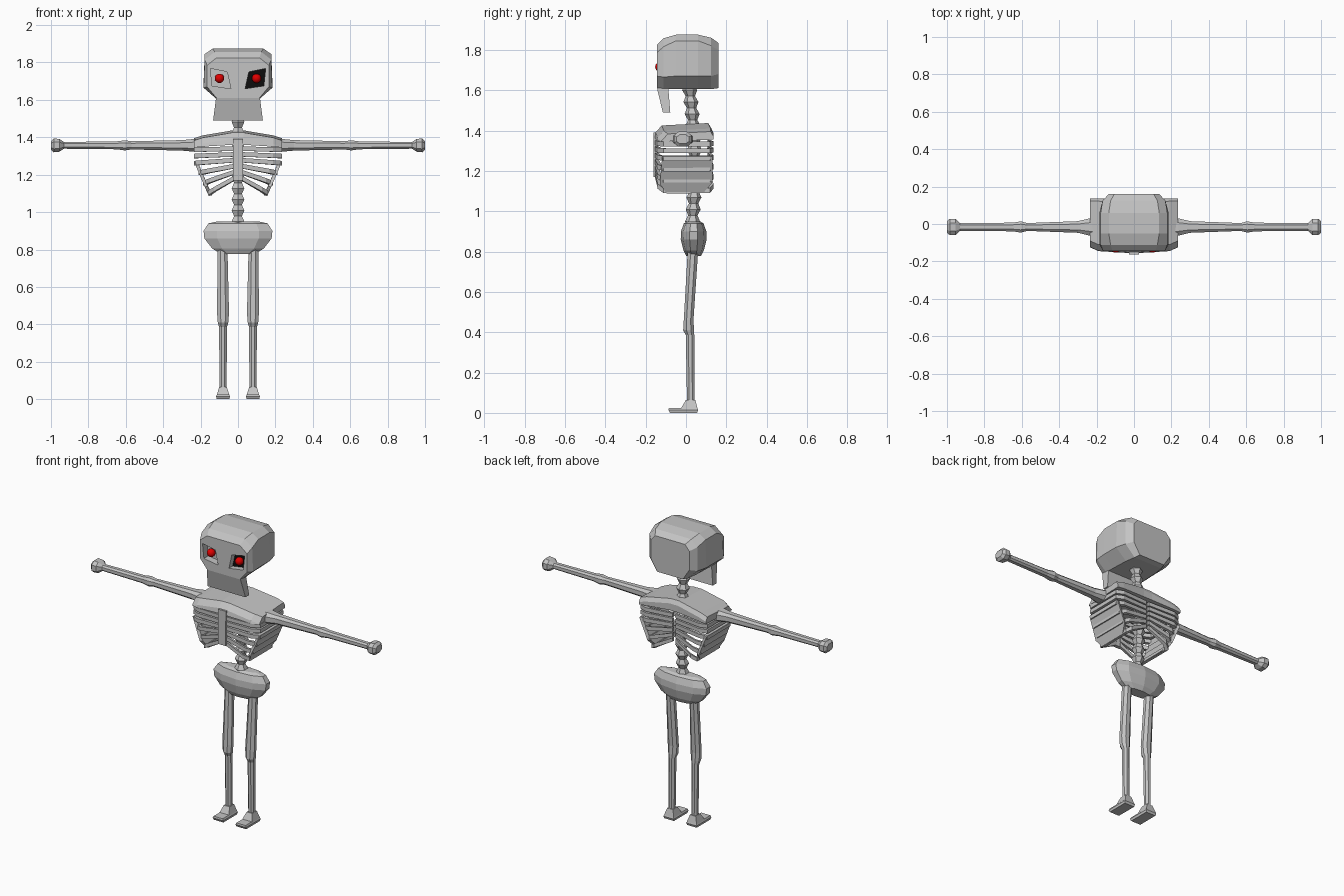
import bpy, bmesh, math
from mathutils import Vector

if "Cube" in bpy.data.objects:
    bpy.data.objects.remove(bpy.data.objects["Cube"])


def material(name, rgb):
    m = bpy.data.materials.new(name)
    m.diffuse_color = (*rgb, 1)
    m.use_nodes = True
    m.node_tree.nodes["Principled BSDF"].inputs["Base Color"].default_value = m.diffuse_color
    return m


BONE = material("bone_grey", (0.55, 0.55, 0.55))
RED = material("eye_red", (0.75, 0.0, 0.0))
BLACK = material("socket_black", (0.004, 0.004, 0.004))


def loft(name, shells, mat=BONE, mirror=False):
    """Skin each list of rings into a closed shell; optionally mirror in x."""
    bm = bmesh.new()
    if mirror:
        shells = shells + [[[(-x, y, z) for x, y, z in r] for r in s] for s in shells]
    for rings in shells:
        vs = [[bm.verts.new(p) for p in r] for r in rings]
        n = len(vs[0])
        for a, b in zip(vs, vs[1:]):
            for i in range(n):
                j = (i + 1) % n
                bm.faces.new((a[i], a[j], b[j], b[i]))
        bm.faces.new(vs[0])
        bm.faces.new(vs[-1])
    bmesh.ops.recalc_face_normals(bm, faces=bm.faces)
    me = bpy.data.meshes.new(name)
    bm.to_mesh(me)
    bm.free()
    me.materials.append(mat)
    ob = bpy.data.objects.new(name, me)
    bpy.context.collection.objects.link(ob)
    return ob


def ring_z(cx, cy, z, rx, ry, n=6):
    """Horizontal polygon ring."""
    return [(cx + rx * math.cos(2 * math.pi * (i + .5) / n) / math.cos(math.pi / n),
             cy + ry * math.sin(2 * math.pi * (i + .5) / n) / math.cos(math.pi / n), z)
            for i in range(n)]


def rect_z(x0, x1, y0, y1, z):
    return [(x0, y0, z), (x1, y0, z), (x1, y1, z), (x0, y1, z)]


# Skull: sections from face to back (y, then half outline x, z)
def skull_ring(y, half):
    return [(x, y, z) for x, z in half] + [(-x, y, z) for x, z in reversed(half)]


skull = loft("skull", [[
    skull_ring(-.145, [(.115, 1.825), (.165, 1.785), (.165, 1.67), (.115, 1.61)]),
    skull_ring(-.112, [(.125, 1.857), (.178, 1.815), (.184, 1.665), (.115, 1.605)]),
    skull_ring(-.05, [(.135, 1.875), (.178, 1.845), (.185, 1.67), (.115, 1.605)]),
    skull_ring(.06, [(.135, 1.875), (.178, 1.845), (.185, 1.67), (.11, 1.605)]),
    skull_ring(.125, [(.125, 1.86), (.168, 1.82), (.168, 1.67), (.1, 1.605)]),
    skull_ring(.16, [(.105, 1.835), (.135, 1.80), (.135, 1.68), (.09, 1.61)]),
]])

# Eye sockets cut into the face
socket = [(.148, 1.768), (.058, 1.75), (.038, 1.66), (.138, 1.675)]
cutter = loft("socket_cutter", [[[(x, y, z) for x, z in socket] for y in (-.2, -.10)]], mirror=True)
mod = skull.modifiers.new("sockets", "BOOLEAN")
mod.operation, mod.solver, mod.object = "DIFFERENCE", "EXACT", cutter
dg = bpy.context.evaluated_depsgraph_get()
carved = bpy.data.meshes.new_from_object(skull.evaluated_get(dg))
skull.modifiers.clear()
skull.data = carved
bpy.data.objects.remove(cutter)

# Dark lining at the back of one socket
loft("socket_lining", [[[(x, y, z) for x, z in socket] for y in (-.108, -.101)]], BLACK)

# Eyes
for side, tag in ((-1, "right"), (1, "left")):
    bm = bmesh.new()
    bmesh.ops.create_uvsphere(bm, u_segments=16, v_segments=10, radius=.025)
    for f in bm.faces:
        f.smooth = True
    bmesh.ops.translate(bm, vec=Vector((side * .099, -.128, 1.715)), verts=bm.verts)
    me = bpy.data.meshes.new(tag + "_eye")
    bm.to_mesh(me)
    bm.free()
    me.materials.append(RED)
    bpy.context.collection.objects.link(bpy.data.objects.new(tag + "_eye", me))

# Jaw
loft("jaw", [[rect_z(-.133, .133, -.115, -.078, 1.49),
              rect_z(-.117, .117, -.145, -.088, 1.615)]])

# Spine: beads of alternating width from pelvis to skull
spine = []
steps = 24
for i in range(steps + 1):
    t = i / steps
    r = .034 if i % 2 else .021
    y = .03 - .015 * t + .02 * math.sin(math.pi * t)
    spine.append(ring_z(0, y, .92 + .71 * t, r, r * .95))
loft("spine", [spine])

# Upper chest plate: sections across x
def chest_ring(x, y0, y1, top, low):
    return [(x, y0, low), (x, y0 + .005, top - .045), (x, y0 + .035, top - .012),
            (x, y1 - .015, top), (x, y1, top - .025), (x, y1, low + .01)]


chest = [(.235, -.125, .137, 1.395, 1.345), (.19, -.145, .137, 1.41, 1.35),
         (.03, -.155, .125, 1.437, 1.36)]
loft("chest_plate", [[chest_ring(-x, *p) for x, *p in chest]
                     + [chest_ring(x, *p) for x, *p in reversed(chest)]])

# Sternum
loft("sternum", [[rect_z(-.026, .026, -.162, -.14, 1.17),
                  rect_z(-.028, .028, -.162, -.14, 1.39)]])

# Ribs: half hoops from sternum round the side to the spine
ribs = []
outer = [(.235, 1.345), (.235, 1.312), (.235, 1.274), (.212, 1.222), (.187, 1.167), (.16, 1.114)]
for i, (xo, zo) in enumerate(outer):
    zc, h = 1.352 - .031 * i, .024
    zm = zc + (zo - zc) * .75
    path = [(.015, -.155, zc), (xo * .8, -.14, zm), (xo, -.112, zo),
            (xo, .118, zo), (xo * .8, .136, zm), (.01, .122, zc)]
    rings = []
    for x, y, z in path:
        xi, yi = x * .9, y * .88
        rings.append([(x, y, z), (x, y, z - h), (xi, yi, z - h), (xi, yi, z)])
    ribs.append(rings)
loft("ribs", ribs, mirror=True)

# Solid lower side panels of the rib cage
panel = [(.236, -.118, 1.272), (.236, .132, 1.272), (.18, .13, 1.14), (.158, .085, 1.09),
         (.156, -.095, 1.087), (.178, -.13, 1.135)]
loft("side_panel", [[panel, [(x - .018, y * .95, z + .003) for x, y, z in panel]]], mirror=True)

# Arms with elbow and fist: sections along x (x, half depth, half height)
def ring_x(x, ry, rz, cy=-.016, cz=1.357):
    return [(x, cy + ry * a, cz + rz * b) for a, b in
            ((1, .5), (.5, 1), (-.5, 1), (-1, .5), (-1, -.5), (-.5, -1), (.5, -1), (1, -.5))]


arm = [(.18, .05, .035), (.235, .047, .034), (.30, .031, .028), (.57, .021, .022), (.605, .03, .027),
       (.65, .023, .021), (.93, .021, .018), (.955, .044, .034), (.985, .044, .037), (1.0, .03, .022)]
loft("arm", [[ring_x(*s) for s in arm]], mirror=True)

# Pelvis
pelvis = [(.777, .09, .034), (.805, .138, .048), (.86, .18, .061), (.90, .184, .06),
          (.94, .158, .046), (.95, .11, .03)]
loft("pelvis", [[ring_z(0, .038, z, rx, ry, 10) for z, rx, ry in pelvis]])

# Legs with knee (z, x centre, y centre, half width, half depth)
leg = [(.83, .083, .036, .026, .026), (.46, .08, .013, .032, .024), (.41, .08, .013, .028, .027),
       (.385, .08, .02, .021, .021), (.06, .08, .024, .019, .019), (.02, .08, .02, .03, .03)]
loft("leg", [[ring_z(x, y, z, rx, ry, 8) for z, x, y, rx, ry in leg]], mirror=True)

# Feet: flat sole and ankle block
loft("foot", [
    [rect_z(.046, .114, -.08, .055, 0), rect_z(.043, .117, -.087, .06, .014),
     rect_z(.048, .112, -.085, .056, .025)],
    [rect_z(.046, .114, -.025, .057, .022), rect_z(.06, .1, .0, .046, .065)],
], mirror=True)
